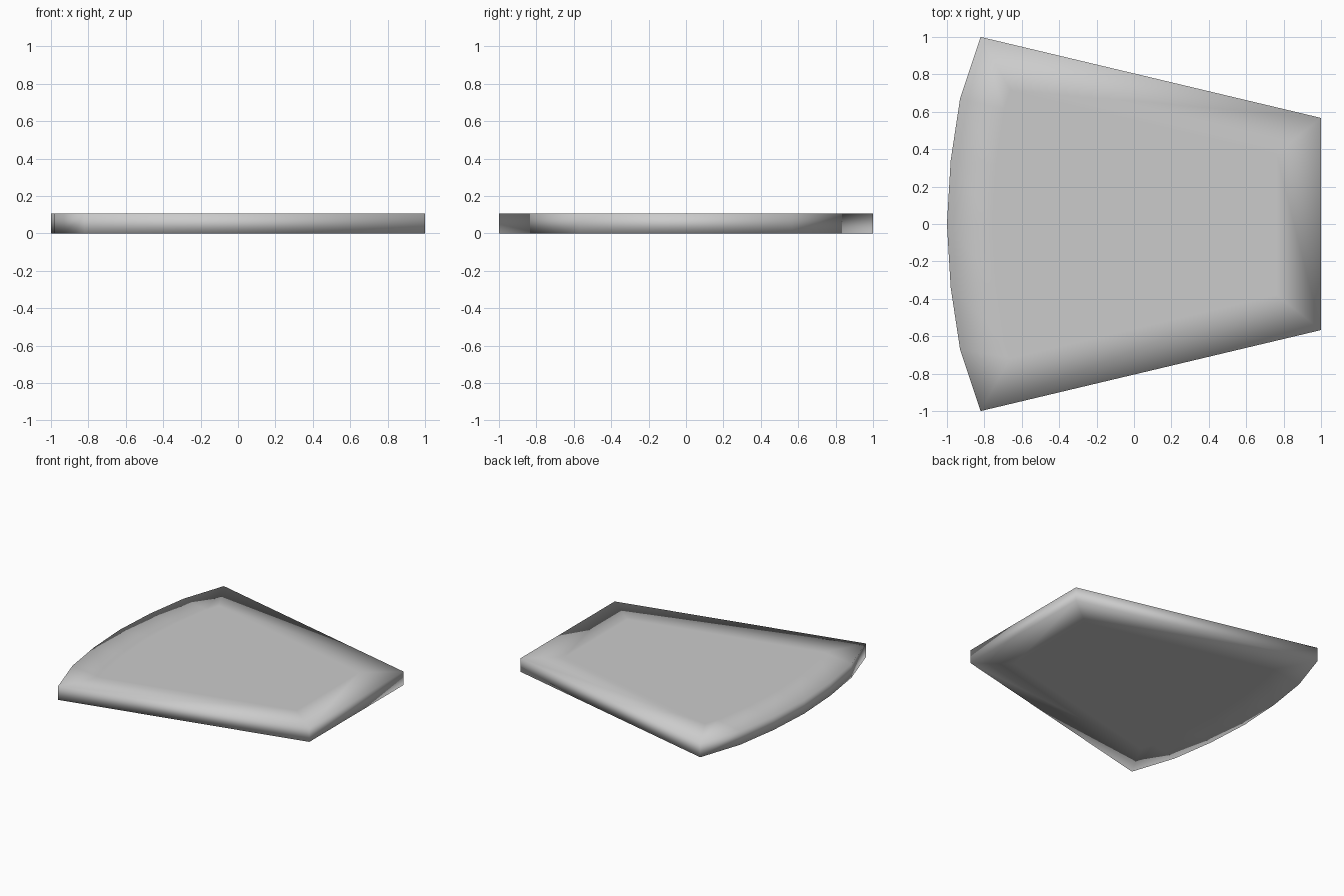
import bpy, bmesh

if "Cube" in bpy.data.objects:
    bpy.data.objects.remove(bpy.data.objects["Cube"])

# Half outline of the tapered panel, from narrow end to bowed end
half = [(1.0, 0.567), (-0.82, 1.0), (-0.93, 0.67), (-0.98, 0.34)]
outline = half + [(-1.0, 0.0)] + [(x, -y) for x, y in reversed(half)]
HEIGHT = 0.105
BORDER = 0.24

bm = bmesh.new()
base = bm.faces.new([bm.verts.new((x, y, 0)) for x, y in outline])

# Thickness
ext = bmesh.ops.extrude_face_region(bm, geom=[base], use_keep_orig=True)
top_verts = [g for g in ext["geom"] if isinstance(g, bmesh.types.BMVert)]
bmesh.ops.translate(bm, verts=top_verts, vec=(0, 0, HEIGHT))
bmesh.ops.recalc_face_normals(bm, faces=bm.faces)

# Inner border loops that keep the middle of both sides flat-shaded
caps = [f for f in bm.faces if abs(f.normal.z) > 0.9]
bmesh.ops.inset_individual(bm, faces=caps, thickness=BORDER, use_even_offset=True)

# Soft shading all over
for f in bm.faces:
    f.smooth = True

mesh = bpy.data.meshes.new("tapered_panel")
bm.to_mesh(mesh)
bm.free()
panel = bpy.data.objects.new("tapered_panel", mesh)
bpy.context.collection.objects.link(panel)
